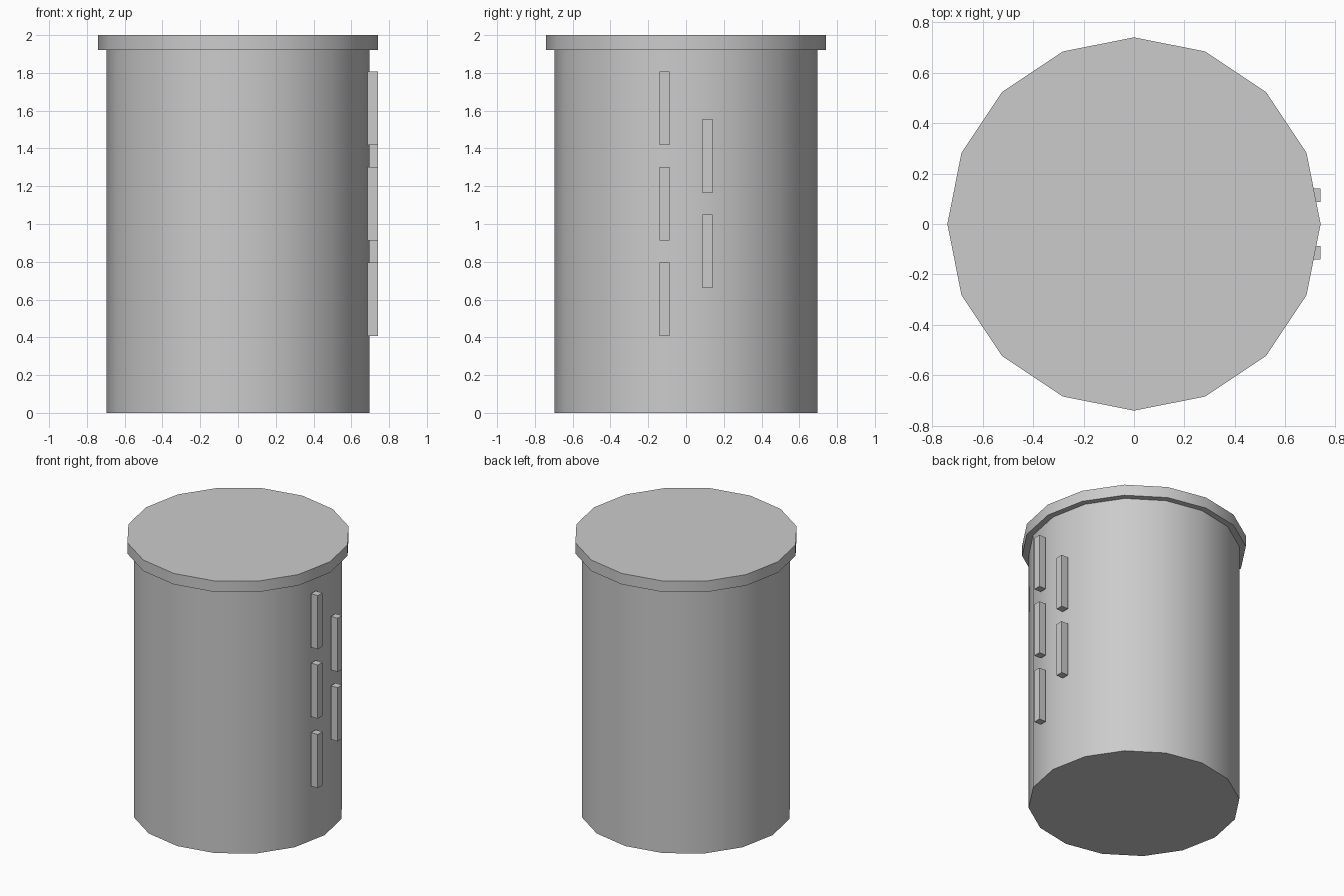
import bpy
import math

cube = bpy.data.objects.get("Cube")
if cube:
    bpy.data.objects.remove(cube, do_unlink=True)

grey = bpy.data.materials.new("plain_grey")
grey.use_nodes = True
colour = (0.6, 0.6, 0.6, 1)
grey.diffuse_color = colour
grey.node_tree.nodes["Principled BSDF"].inputs["Base Color"].default_value = colour


def drum(name, radius, bottom, top):
    """Sixteen-sided cylinder with smooth walls and a corner on each axis."""
    bpy.ops.mesh.primitive_cylinder_add(
        vertices=16, radius=radius, depth=top - bottom,
        location=(0, 0, (bottom + top) / 2))
    obj = bpy.context.object
    obj.name = name
    obj.data.materials.append(grey)
    bpy.ops.object.shade_smooth_by_angle(angle=math.radians(30))


def bar(name, y, z):
    """Thin upright bar on the left side of the body."""
    bpy.ops.mesh.primitive_cube_add(size=1, location=(0.713, y, z))
    obj = bpy.context.object
    obj.name = name
    obj.scale = (0.054, 0.053, 0.39)
    bpy.ops.object.transform_apply(location=False, rotation=False, scale=True)
    obj.data.materials.append(grey)


# Body and overhanging lid
drum("body", 0.697, 0, 1.92)
drum("lid", 0.74, 1.92, 2)

# Two staggered columns of bars
pitch = 0.505
for i in range(3):
    bar(f"front_bar_{i + 1}", -0.114, 0.602 + i * pitch)
for i in range(2):
    bar(f"back_bar_{i + 1}", 0.114, 0.855 + i * pitch)
